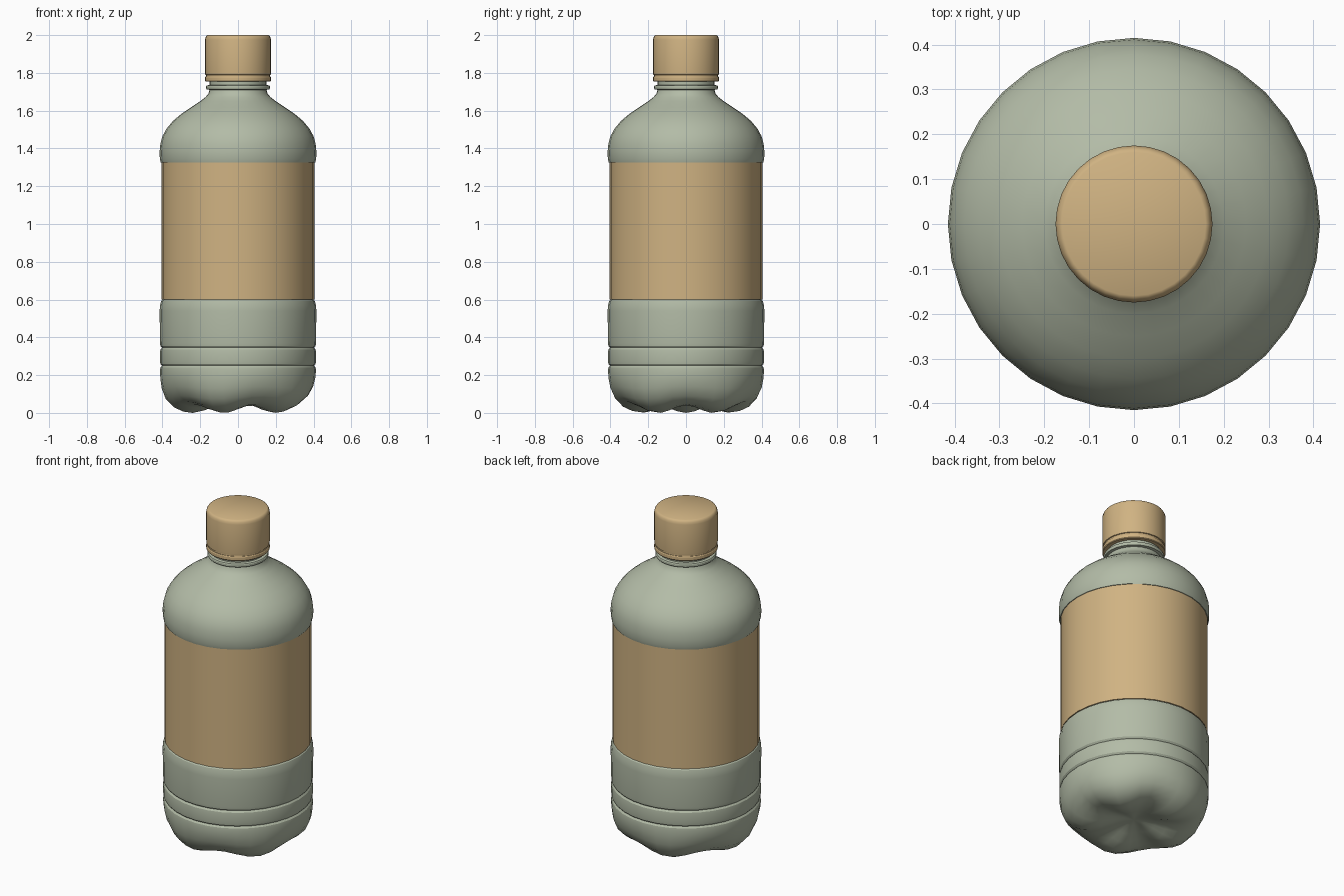
import bpy, bmesh, math

SIDES = 32


def material(name, rgb):
    m = bpy.data.materials.new(name)
    m.diffuse_color = (*rgb, 1)
    return m


TAN = material("tan", (0.63, 0.45, 0.225))
GREEN = material("grey_green", (0.45, 0.50, 0.385))


def lathe(name, rings, mat, angle=30):
    """rings: list of (r, z) or functions of the turning angle giving (r, z); r = 0 is a pole."""
    bm = bmesh.new()
    rows = []
    for ring in rings:
        if not callable(ring) and ring[0] == 0:
            rows.append([bm.verts.new((0, 0, ring[1]))] * SIDES)
            continue
        row = []
        for i in range(SIDES):
            a = math.tau * i / SIDES
            r, z = ring(a) if callable(ring) else ring
            row.append(bm.verts.new((r * math.cos(a), r * math.sin(a), z)))
        rows.append(row)
    for lo, hi in zip(rows, rows[1:]):
        for i in range(SIDES):
            j = (i + 1) % SIDES
            quad = list(dict.fromkeys((lo[i], lo[j], hi[j], hi[i])))
            bm.faces.new(quad)
    bmesh.ops.recalc_face_normals(bm, faces=bm.faces)
    me = bpy.data.meshes.new(name)
    bm.to_mesh(me)
    bm.free()
    me.materials.append(mat)
    ob = bpy.data.objects.new(name, me)
    bpy.context.collection.objects.link(ob)
    bpy.ops.object.select_all(action='DESELECT')
    ob.select_set(True)
    bpy.context.view_layer.objects.active = ob
    bpy.ops.object.shade_smooth_by_angle(angle=math.radians(angle))
    return ob


def petal(foot, valley):
    """Ring that swings between foot and valley five times around."""
    def ring(a):
        w = (1 + math.cos(5 * (a - math.pi))) / 2
        return tuple(v + (f - v) * w for f, v in zip(foot, valley))
    return ring


# five-footed base, from the centre outwards
base = [(0, 0.06)] + [petal(f, v) for f, v in [
    ((0.06, 0.055), (0.06, 0.058)),
    ((0.12, 0.036), (0.12, 0.05)),
    ((0.18, 0.013), (0.18, 0.042)),
    ((0.24, 0.0), (0.24, 0.04)),
    ((0.29, 0.007), (0.285, 0.045)),
    ((0.34, 0.03), (0.33, 0.06)),
    ((0.383, 0.075), (0.37, 0.09)),
    ((0.404, 0.13), (0.398, 0.14)),
    ((0.411, 0.18), (0.409, 0.185)),
]]

# walls with two grooves, label recess, shoulder and neck
wall = [(0.413, 0.225), (0.411, 0.24), (0.403, 0.25),
        (0.411, 0.26), (0.413, 0.275), (0.413, 0.32), (0.411, 0.335), (0.403, 0.345),
        (0.411, 0.355), (0.413, 0.37), (0.415, 0.54), (0.413, 0.57), (0.407, 0.592), (0.398, 0.6),
        (0.398, 1.325), (0.409, 1.326), (0.414, 1.345), (0.415, 1.385), (0.411, 1.425),
        (0.400, 1.465), (0.378, 1.505), (0.345, 1.545), (0.300, 1.583), (0.250, 1.617),
        (0.200, 1.65), (0.172, 1.672), (0.157, 1.69), (0.151, 1.71),
        (0.166, 1.713), (0.169, 1.718), (0.169, 1.728), (0.166, 1.733),
        (0.15, 1.736), (0.15, 1.77), (0.14, 1.95), (0, 1.95)]
lathe("bottle", base + wall, GREEN)

# wrap-around label
lathe("label", [(0.399, 0.6), (0.405, 0.6), (0.405, 1.326), (0.399, 1.326)], TAN)

# tamper ring below the cap
lathe("cap_ring", [(0.15, 1.754), (0.172, 1.754), (0.175, 1.758), (0.175, 1.776),
                   (0.172, 1.781), (0.15, 1.781)], TAN)

# screw cap
lathe("cap", [(0, 1.781), (0.169, 1.781), (0.169, 1.789), (0.174, 1.791), (0.175, 1.8), (0.175, 1.975),
              (0.172, 1.988), (0.167, 1.996), (0.16, 2.0), (0, 2.0)], TAN)
